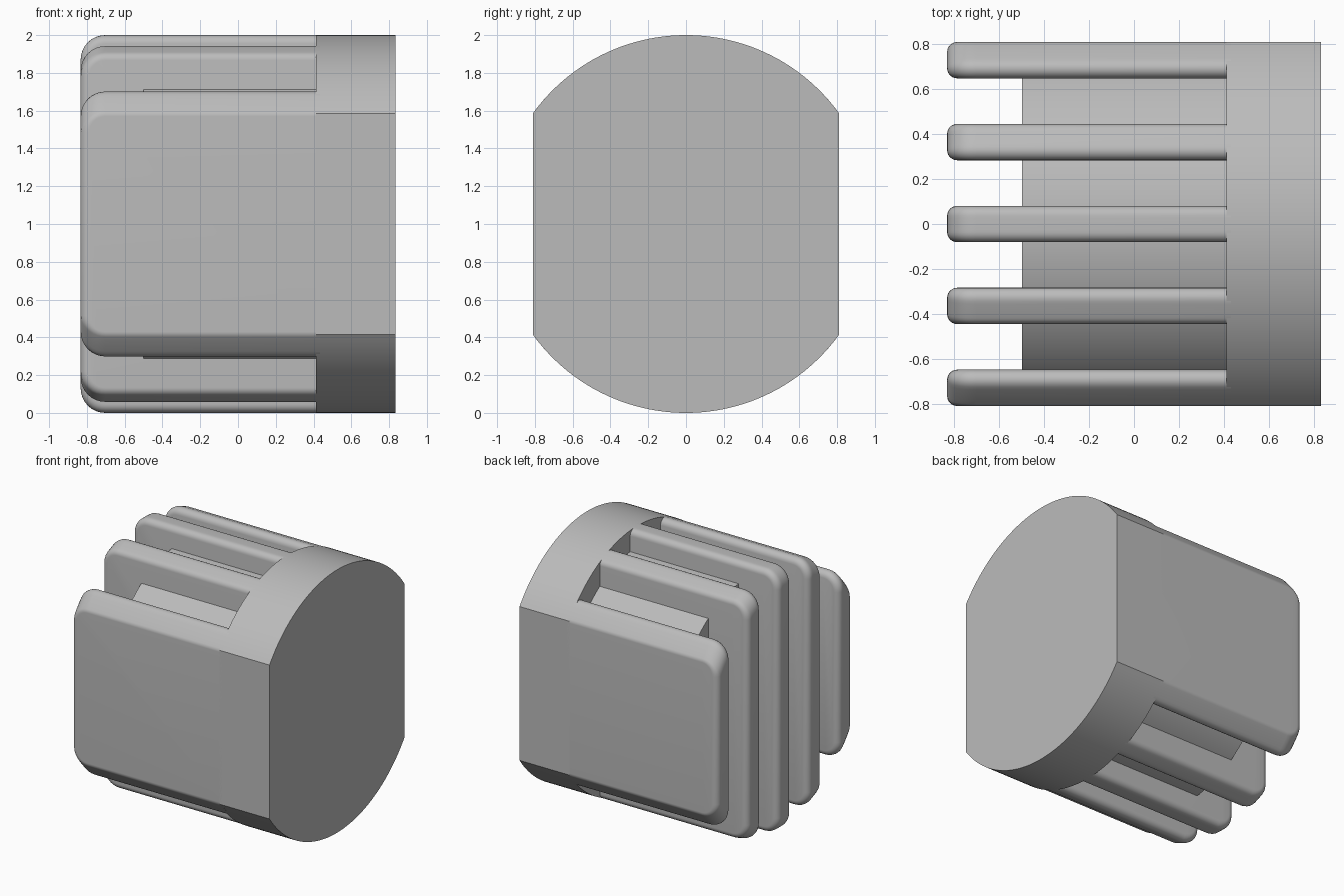
import bpy, bmesh, math
from mathutils import Vector

cube = bpy.data.objects.get("Cube")
if cube:
    bpy.data.objects.remove(cube, do_unlink=True)

grey = bpy.data.materials.new("plain grey")
grey.use_nodes = True
grey.diffuse_color = (0.5, 0.5, 0.5, 1)
grey.node_tree.nodes["Principled BSDF"].inputs["Base Color"].default_value = (0.5, 0.5, 0.5, 1)

END = 0.833       # half length along x
HALF = 0.811      # half width across the flats
SEAT = 0.413      # inner face of the solid cap
THICK = 0.162     # fin thickness
FILLET = 0.045    # fin edge rounding
CORNER = 0.13     # fin corner radius


def finish(name, bm):
    bmesh.ops.recalc_face_normals(bm, faces=bm.faces[:])
    mesh = bpy.data.meshes.new(name)
    bm.to_mesh(mesh)
    bm.free()
    mesh.materials.append(grey)
    obj = bpy.data.objects.new(name, mesh)
    bpy.context.collection.objects.link(obj)
    bpy.ops.object.select_all(action='DESELECT')
    obj.select_set(True)
    bpy.context.view_layer.objects.active = obj
    bpy.ops.object.shade_smooth_by_angle(angle=math.radians(30))


def flat_sided_cylinder(name, radius, half_width, x0, x1, steps=48):
    """Round bar along x with both sides cut flat."""
    lim = math.asin(half_width / radius)
    angles = [-lim + 2 * lim * i / steps for i in range(steps + 1)]
    angles += [a + math.pi for a in angles]
    bm = bmesh.new()
    face = bm.faces.new([bm.verts.new((x0, radius * math.sin(a), 1 + radius * math.cos(a)))
                         for a in angles])
    new = bmesh.ops.extrude_face_region(bm, geom=[face], use_keep_orig=True)["geom"]
    bmesh.ops.translate(bm, vec=(x1 - x0, 0, 0),
                        verts=[g for g in new if isinstance(g, bmesh.types.BMVert)])
    finish(name, bm)


def fin(name, y_mid):
    """Slab following the round outline, with filleted rim and free corners."""
    radius, corner = 1 - FILLET, CORNER - FILLET
    half = THICK / 2 - FILLET
    ys = [y_mid + half * (i / 3 - 1) for i in range(7)]
    # each path stop: angle from the end plane and whether it is on the straight start
    quarter = [math.pi / 2 * (1 - i / 8) for i in range(9)]
    stops = [(quarter[0], 1, True)] + [(a, 1, False) for a in quarter]
    stops += [(a, -1, s) for a, _, s in reversed(stops)]

    bm = bmesh.new()
    rows = []
    for angle, side, start in stops:
        def skeleton(y):
            h = math.sqrt(radius * radius - y * y)
            x = SEAT + 0.02 if start else -END + FILLET + corner * (1 - math.cos(angle))
            point = Vector((x, y, 1 + side * (h - corner + corner * math.sin(angle))))
            normal = Vector((-math.cos(angle), y / h * math.sin(angle), side * math.sin(angle)))
            return point, normal.normalized()

        row = []
        p, n = skeleton(ys[0])
        row += [p + FILLET * Vector((0, -1, 0)).slerp(n, i / 6) for i in range(6)]
        for y in ys:
            p, n = skeleton(y)
            row.append(p + FILLET * n)
        p, n = skeleton(ys[-1])
        row += [p + FILLET * n.slerp(Vector((0, 1, 0)), i / 6) for i in range(1, 7)]
        rows.append([bm.verts.new(v) for v in row])

    for a, b in zip(rows, rows[1:]):
        for i in range(len(a) - 1):
            bm.faces.new((a[i], a[i + 1], b[i + 1], b[i]))
    # flat sides and the end buried in the cap
    bm.faces.new([r[0] for r in rows])
    bm.faces.new([r[-1] for r in rows])
    bm.faces.new(rows[0] + rows[-1][::-1])
    finish(name, bm)


# Solid cap and recessed core
flat_sided_cylinder("end_cap", 1.0, HALF, SEAT, END)
flat_sided_cylinder("core", 0.84, HALF - THICK / 2, -0.5, SEAT + 0.02)

# Five evenly spaced fins
for i in range(5):
    fin(f"fin_{i + 1}", (i - 2) * (HALF - THICK / 2) / 2)
